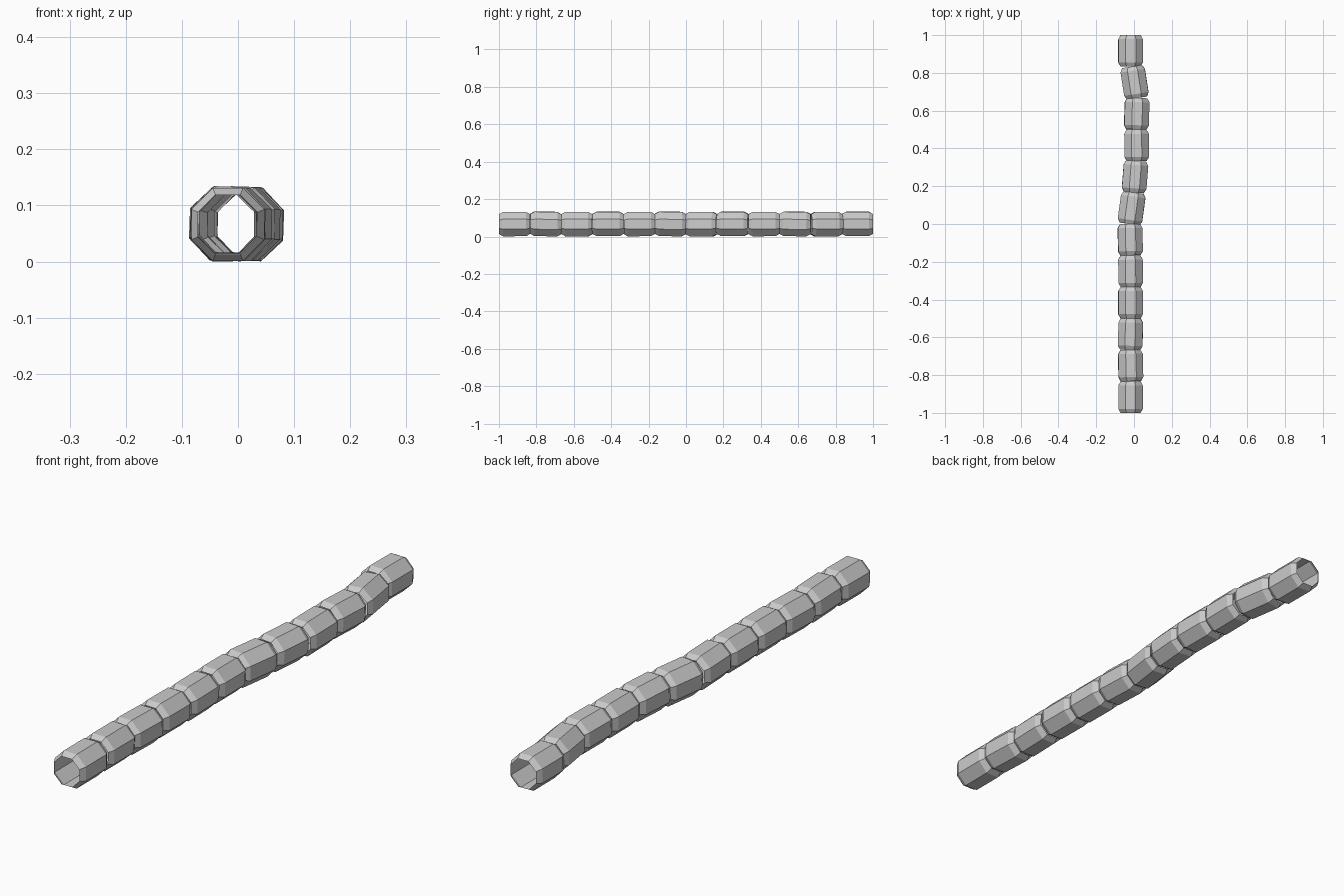
import bpy, bmesh, math
from mathutils import Vector, Matrix

if "Cube" in bpy.data.objects:
    bpy.data.objects.remove(bpy.data.objects["Cube"])

N = 12                       # segments along the tube
SIDES = 8
R = 0.065 / math.cos(math.pi / SIDES)      # body radius (flat to flat 0.13)
R_END = 0.053 / math.cos(math.pi / SIDES)  # narrowed rim radius
CH = 0.022                   # chamfer length

# start and end x of every segment, front to back
xs = [(-.018, -.018), (-.016, -.020), (-.021, -.016), (-.018, -.018),
      (-.017, -.019), (-.018, -.022), (-.024, -.001), (-.001, .012),
      (.015, .013), (.012, .017), (.016, -.010), (-.018, -.018)]
# small height and roll variation per segment
zs = [(.066, .067), (.069, .066), (.066, .066), (.068, .067)]
rolls = [0, 2, -1, 1]


def segment(i):
    """Octagonal open sleeve with both rims tapered in."""
    y0, y1 = -1 + 2 * i / N, -1 + 2 * (i + 1) / N
    a = Vector((xs[i][0], y0, zs[i % 4][0]))
    b = Vector((xs[i][1], y1, zs[i % 4][1]))
    axis = b - a
    length = axis.length
    rot = Vector((0, 1, 0)).rotation_difference(axis).to_matrix().to_4x4()
    mat = Matrix.Translation(a) @ rot @ Matrix.Rotation(math.radians(rolls[i % 4]), 4, 'Y')
    bm = bmesh.new()
    rings = []
    for t, r in ((0, R_END), (CH, R), (length - CH, R), (length, R_END)):
        ring = []
        for k in range(SIDES):
            ang = 2 * math.pi * (k + 0.5) / SIDES
            ring.append(bm.verts.new(mat @ Vector((r * math.cos(ang), t, r * math.sin(ang)))))
        rings.append(ring)
    for p, q in zip(rings, rings[1:]):
        for k in range(SIDES):
            n = (k + 1) % SIDES
            bm.faces.new((p[k], q[k], q[n], p[n]))
    for v in bm.verts:
        v.co.y = max(-1, min(1, v.co.y))
        v.co.z = max(0, v.co.z)
    bm.normal_update()
    me = bpy.data.meshes.new(f"tube_segment_{i + 1:02d}")
    bm.to_mesh(me)
    bm.free()
    ob = bpy.data.objects.new(me.name, me)
    bpy.context.collection.objects.link(ob)


# chain of sleeves
for i in range(N):
    segment(i)
